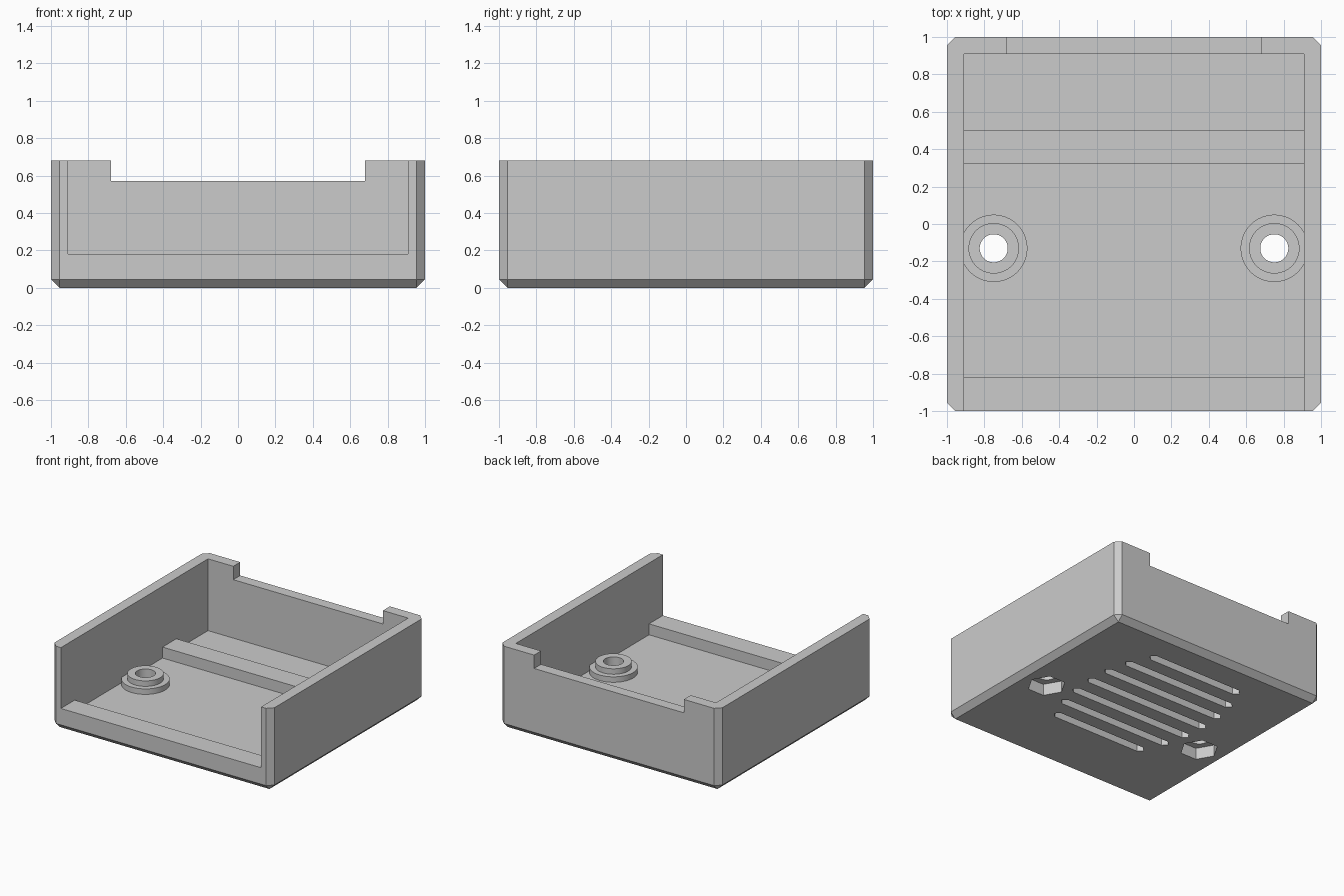
import bpy, bmesh, math

if "Cube" in bpy.data.objects:
    bpy.data.objects.remove(bpy.data.objects["Cube"])

grey = bpy.data.materials.new("light_grey")
grey.diffuse_color = (0.6, 0.6, 0.6, 1)
grey.use_nodes = True
grey.node_tree.nodes["Principled BSDF"].inputs["Base Color"].default_value = grey.diffuse_color


def make(name, bm):
    bmesh.ops.recalc_face_normals(bm, faces=bm.faces)
    mesh = bpy.data.meshes.new(name)
    bm.to_mesh(mesh)
    bm.free()
    mesh.materials.append(grey)
    ob = bpy.data.objects.new(name, mesh)
    bpy.context.collection.objects.link(ob)
    return ob


def prism(name, pts, z0, z1):
    """Extrude a plan outline from z0 to z1."""
    bm = bmesh.new()
    lo = [bm.verts.new((x, y, z0)) for x, y in pts]
    hi = [bm.verts.new((x, y, z1)) for x, y in pts]
    bm.faces.new(lo)
    bm.faces.new(hi)
    n = len(pts)
    for i in range(n):
        j = (i + 1) % n
        bm.faces.new((lo[i], lo[j], hi[j], hi[i]))
    return make(name, bm)


def box(name, x0, x1, y0, y1, z0, z1):
    return prism(name, [(x0, y0), (x1, y0), (x1, y1), (x0, y1)], z0, z1)


def disc(name, cx, cy, r, z0, z1, n=64):
    pts = [(cx + r * math.cos(math.tau * i / n), cy + r * math.sin(math.tau * i / n)) for i in range(n)]
    return prism(name, pts, z0, z1)


def combine(target, tool, operation):
    tool.hide_render = True
    bpy.context.view_layer.objects.active = target
    mod = target.modifiers.new("cut", 'BOOLEAN')
    mod.operation, mod.solver, mod.object = operation, 'EXACT', tool
    bpy.ops.object.modifier_apply(modifier=mod.name)
    bpy.data.objects.remove(tool, do_unlink=True)


# Outer block with chamfered vertical and bottom edges
tray = box("open_tray", -1, 1, -1, 1, 0, 0.68)
bm = bmesh.new()
bm.from_mesh(tray.data)
edges = [e for e in bm.edges if min(v.co.z for v in e.verts) < 0.01]
bmesh.ops.bevel(bm, geom=edges, offset=0.045, segments=1, affect='EDGES')
bm.to_mesh(tray.data)
bm.free()

# Cavity, open front above the sill, notch in the back wall
combine(tray, box("cavity", -0.91, 0.91, -0.82, 0.91, 0.09, 1), 'DIFFERENCE')
combine(tray, box("front_opening", -0.91, 0.91, -1.2, -0.7, 0.18, 1), 'DIFFERENCE')
combine(tray, box("back_notch", -0.68, 0.68, 0.8, 1.2, 0.57, 1), 'DIFFERENCE')

# Cross rib on the floor
combine(tray, box("cross_rib", -0.93, 0.93, 0.32, 0.50, 0.07, 0.18), 'UNION')

# Stepped screw bosses with through hole and hexagonal nut pocket below
for x in (-0.75, 0.75):
    combine(tray, disc("boss_base", x, -0.13, 0.18, 0.07, 0.135), 'UNION')
    combine(tray, disc("boss_top", x, -0.13, 0.135, 0.12, 0.18), 'UNION')
    combine(tray, disc("screw_hole", x, -0.13, 0.075, -0.1, 0.3), 'DIFFERENCE')
    combine(tray, disc("nut_pocket", x, -0.13, 0.145, -0.1, 0.095, 6), 'DIFFERENCE')

# Pointed grooves in the underside, longest in the middle
half_lengths = [0.58, 0.57, 0.525, 0.44]
w = 0.036
for k in range(-3, 4):
    y, h = 0.15 + 0.187 * k, half_lengths[abs(k)]
    e = h - w
    pts = [(-h, y), (-e, y - w), (e, y - w), (h, y), (e, y + w), (-e, y + w)]
    combine(tray, prism("groove", pts, -0.1, 0.06), 'DIFFERENCE')

bpy.ops.object.select_all(action='DESELECT')
tray.select_set(True)
bpy.context.view_layer.objects.active = tray
bpy.ops.object.shade_smooth_by_angle(angle=math.radians(25))
